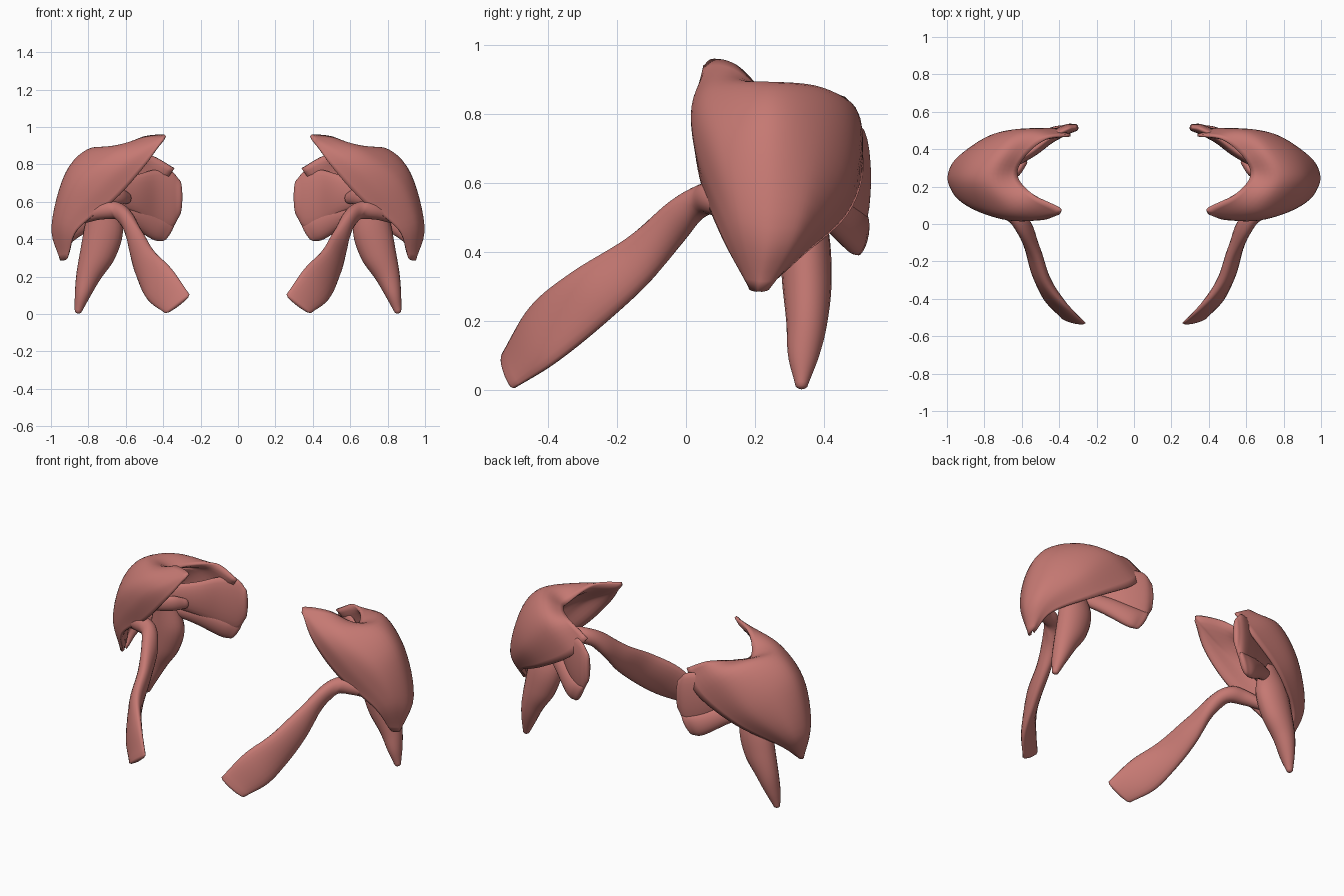
import bpy, math
from mathutils import Vector as V

if "Cube" in bpy.data.objects:
    bpy.data.objects.remove(bpy.data.objects["Cube"])

red = bpy.data.materials.new("muscle_red")
red.diffuse_color = (0.56, 0.19, 0.17, 1)
red.use_nodes = True
red.node_tree.nodes["Principled BSDF"].inputs["Base Color"].default_value = red.diffuse_color


def smooth(pts, n):
    """Catmull-Rom resampling of a list of vectors."""
    out, last = [], len(pts) - 1
    for i in range(last):
        b, c = pts[i], pts[i + 1]
        a = pts[i - 1] if i else b * 2 - c
        d = pts[i + 2] if i + 2 <= last else c * 2 - b
        for k in range(n):
            t = k / n
            out.append(0.5 * (2 * b + (c - a) * t + (2 * a - 5 * b + 4 * c - d) * t * t
                              + (3 * b - a - 3 * c + d) * t ** 3))
    return out + [pts[-1]]


def make(name, verts, faces):
    me = bpy.data.meshes.new(name)
    me.from_pydata(verts, [], faces)
    me.materials.append(red)
    for p in me.polygons:
        p.use_smooth = True
    ob = bpy.data.objects.new(name, me)
    bpy.context.collection.objects.link(ob)
    return ob


def mirror(ob):
    ob.modifiers.new("both_sides", 'MIRROR')


def muscle(name, sections, n=6, ring=20):
    """Loft ellipses: (centre, half-width vector, half thickness), with rounded ends."""
    cs = smooth([V(s[0]) for s in sections], n)
    ws = smooth([V(s[1]) for s in sections], n)
    ts = smooth([V((s[2], 0, 0)) for s in sections], n)
    tan = [(cs[min(i + 1, len(cs) - 1)] - cs[max(i - 1, 0)]).normalized() for i in range(len(cs))]
    rows = [(c, w, t.x, d, 1) for c, w, t, d in zip(cs, ws, ts, tan)]
    for end, sign in ((0, -1), (-1, 1)):
        c, w, t, d, _ = rows[end]
        for push, k in ((0.5, 0.85), (0.8, 0.5), (0.9, 0.15)):
            r = (c + d * sign * t * push, w, t, d, k)
            if sign < 0:
                rows.insert(0, r)
            else:
                rows.append(r)
    verts, faces = [], []
    for c, w, t, d, k in rows:
        b = d.cross(w).normalized() * t
        for j in range(ring):
            a = 2 * math.pi * j / ring
            verts.append(c + (w * math.cos(a) + b * math.sin(a)) * k)
    for i in range(len(rows) - 1):
        for j in range(ring):
            q = (j + 1) % ring
            faces.append((i * ring + j, i * ring + q, (i + 1) * ring + q, (i + 1) * ring + j))
    faces.append(tuple(reversed(range(ring))))
    faces.append(tuple(range(len(verts) - ring, len(verts))))
    mirror(make(name, verts, faces))


# Shoulder cap: fibres from front edge to back edge, each running top to bottom tip
fibres = [
    [(.40, .05, .94), (.50, .02, .79), (.66, .04, .61), (.86, .10, .45), (.91, .18, .30)],
    [(.40, .08, .96), (.60, .02, .83), (.76, .04, .68), (.92, .12, .48), (.92, .185, .29)],
    [(.53, .15, .94), (.69, .08, .87), (.87, .10, .72), (.965, .16, .49), (.94, .20, .285)],
    [(.62, .25, .85), (.78, .24, .89), (.92, .24, .76), (.997, .24, .47), (.95, .21, .285)],
    [(.59, .35, .85), (.71, .40, .87), (.87, .38, .72), (.975, .32, .47), (.95, .225, .285)],
    [(.47, .46, .85), (.61, .50, .79), (.78, .47, .62), (.93, .35, .44), (.94, .24, .29)],
    [(.34, .48, .78), (.44, .515, .65), (.67, .47, .51), (.88, .34, .39), (.92, .23, .29)],
]
n = 6
down = [smooth([V(p) for p in f], n) for f in fibres]
cols = [smooth(list(c), n) for c in zip(*down)]
nv, nu = len(cols), len(cols[0])
verts = [p for c in cols for p in c]
faces = [(i * nu + j, (i + 1) * nu + j, (i + 1) * nu + j + 1, i * nu + j + 1)
         for i in range(nv - 1) for j in range(nu - 1)]
cap = make("shoulder_cap", verts, faces)
belly = cap.vertex_groups.new(name="belly")
for i in range(nv):
    for j in range(nu):
        rise = max(0, math.sin(math.pi * j / (nu - 1)) * math.sin(math.pi * i / (nv - 1)))
        belly.add([i * nu + j], rise ** 0.6, 'REPLACE')
# thicken towards the inside of the cap
mid = cap.data.polygons[len(faces) // 2]
outward = mid.normal.dot(mid.center - V((.6, .26, .5))) > 0
so = cap.modifiers.new("thickness", 'SOLIDIFY')
so.thickness, so.offset = 0.11, (-1 if outward else 1)
so.vertex_group, so.thickness_vertex_group = "belly", 0.12
mirror(cap)

# Long front strap
muscle("front_strap", [
    ((.84, .14, .51), (0, 0, .03), .03),
    ((.73, .085, .55), (0, 0, .045), .04),
    ((.645, .05, .55), (.015, 0, .05), .045),
    ((.585, -.025, .49), (.02, -.02, .058), .042),
    ((.54, -.14, .375), (-.02, -.03, .066), .04),
    ((.495, -.285, .265), (-.035, -.04, .08), .04),
    ((.42, -.415, .16), (-.062, -.03, .085), .032),
    ((.325, -.515, .055), (-.065, -.016, .05), .016)])

# Hanging arm muscle
muscle("arm_spike", [
    ((.72, .31, .62), (.06, 0, 0), .04),
    ((.715, .34, .47), (.10, 0, .02), .07),
    ((.75, .35, .32), (.093, 0, .02), .072),
    ((.80, .35, .20), (.064, 0, .015), .06),
    ((.832, .34, .10), (.04, 0, .01), .045),
    ((.853, .335, .02), (.02, 0, .004), .02)])

# Rear blade muscles
muscle("rear_fan", [
    ((.315, .515, .62), (.0, .0, .10), .02),
    ((.36, .505, .61), (0, .0, .155), .028),
    ((.45, .46, .62), (0, 0, .15), .03),
    ((.56, .38, .64), (0, 0, .10), .03),
    ((.74, .28, .66), (0, 0, .05), .025)])
muscle("rear_lower_strip", [
    ((.37, .51, .45), (-.03, .01, .06), .02),
    ((.44, .48, .465), (-.02, 0, .065), .035),
    ((.57, .40, .53), (-.02, 0, .05), .035),
    ((.74, .30, .58), (0, 0, .03), .025)])
# Small inner tendon at the joint
muscle("inner_tendon", [
    ((.59, .33, .62), (0, 0, .03), .02),
    ((.64, .27, .63), (0, 0, .045), .025),
    ((.74, .22, .62), (0, 0, .04), .025)])
